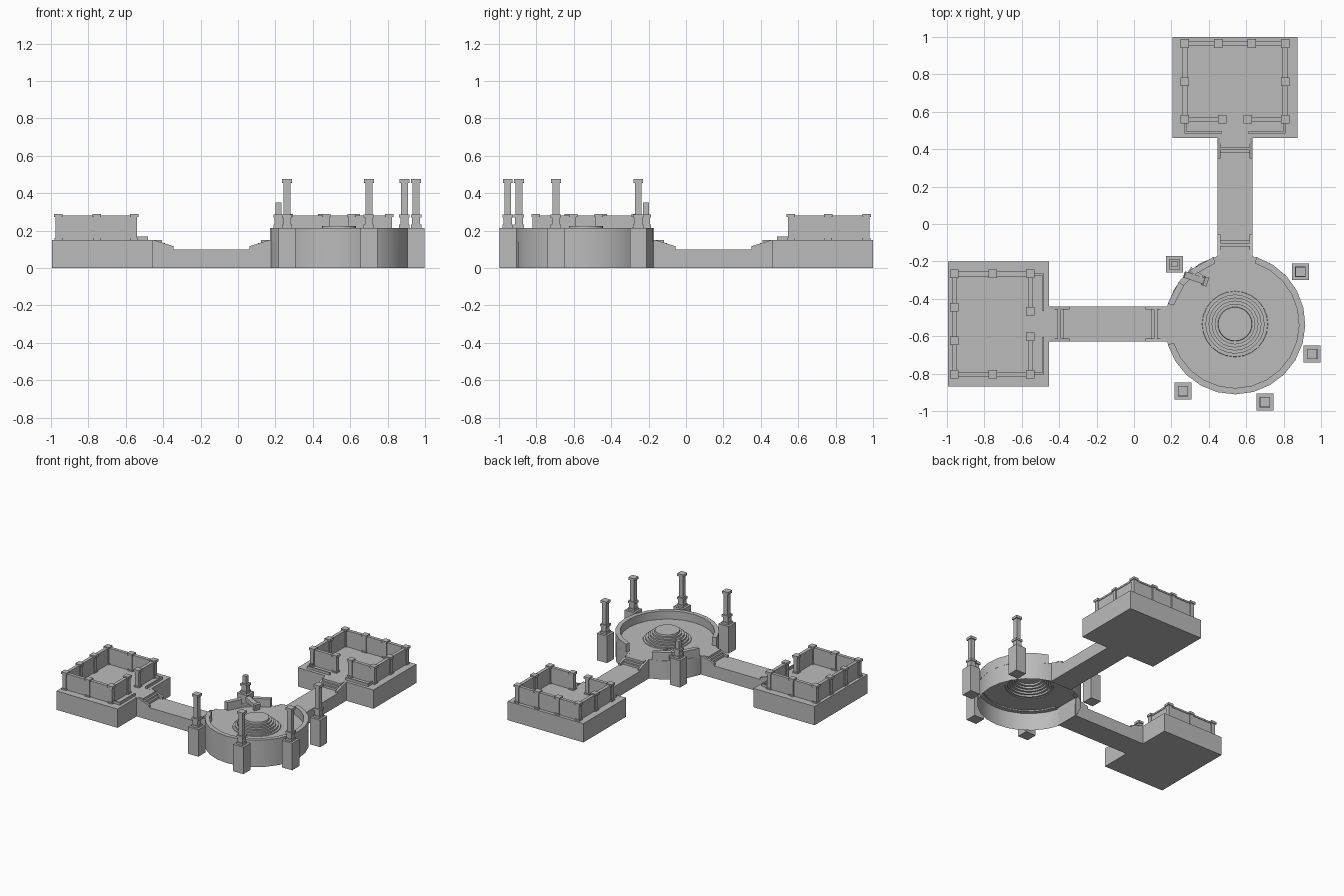
import bpy, bmesh
from math import radians, pi
from mathutils import Matrix, Vector

cube = bpy.data.objects.get("Cube")
if cube:
    bpy.data.objects.remove(cube, do_unlink=True)

stone = bpy.data.materials.new("grey_stone")
stone.use_nodes = True
GREY = (0.5, 0.5, 0.5, 1)
stone.diffuse_color = GREY
stone.node_tree.nodes["Principled BSDF"].inputs["Base Color"].default_value = GREY

CENTRE = Matrix.Translation((0.54, -0.535, 0))


def finish(name, bm, matrix, smooth=False):
    bmesh.ops.recalc_face_normals(bm, faces=bm.faces[:])
    mesh = bpy.data.meshes.new(name)
    bm.to_mesh(mesh)
    bm.free()
    mesh.transform(matrix)
    mesh.materials.append(stone)
    obj = bpy.data.objects.new(name, mesh)
    bpy.context.collection.objects.link(obj)
    if smooth:
        bpy.ops.object.select_all(action="DESELECT")
        obj.select_set(True)
        bpy.context.view_layer.objects.active = obj
        bpy.ops.object.shade_smooth_by_angle(angle=radians(30))


def box(bm, x0, x1, y0, y1, z0, z1):
    m = Matrix.Translation(((x0 + x1) / 2, (y0 + y1) / 2, (z0 + z1) / 2))
    m = m @ Matrix.Diagonal((abs(x1 - x0), abs(y1 - y0), z1 - z0, 1))
    bmesh.ops.create_cube(bm, size=1, matrix=m)


def block(bm, x, y, half, z0, z1):
    box(bm, x - half, x + half, y - half, y + half, z0, z1)


def prism(bm, profile, x0, x1):
    """Extrude a (y, z) outline along x."""
    face = bm.faces.new([bm.verts.new((x0, y, z)) for y, z in profile])
    out = bmesh.ops.extrude_face_region(bm, geom=[face])["geom"]
    moved = [g for g in out if isinstance(g, bmesh.types.BMVert)]
    bmesh.ops.translate(bm, verts=moved, vec=(x1 - x0, 0, 0))


def arc_wall(name, start, end, top, inner=0.342, outer=0.376):
    """Curved wall swept between two angles around the plaza."""
    bm = bmesh.new()
    corners = ((inner, 0.14), (outer, 0.14), (outer, top), (inner, top))
    face = bm.faces.new([bm.verts.new((r, 0, z)) for r, z in corners])
    bmesh.ops.rotate(bm, verts=bm.verts[:], matrix=Matrix.Rotation(radians(start), 3, "Z"))
    bmesh.ops.spin(bm, geom=[face] + face.edges[:] + face.verts[:], axis=(0, 0, 1),
                   cent=(0, 0, 0), angle=radians(end - start),
                   steps=max(1, round(abs(end - start) / 15)))
    finish(name, bm, CENTRE, smooth=True)


# Round plaza: hollow drum with a stepped dais in the middle
bm = bmesh.new()
profile = [(0, 0.225), (0.09, 0.225)]
STEPS = 5
for i in range(STEPS):
    z = 0.225 - 0.014 * (i + 1)
    profile += [(0.092 + 0.0165 * i, z), (0.092 + 0.0165 * (i + 1), z)]
profile += [(0.176, 0.15), (0.375, 0.15), (0.375, 0)]
verts = [bm.verts.new((r, 0, z)) for r, z in profile]
edges = [bm.edges.new(pair) for pair in zip(verts, verts[1:])]
bmesh.ops.spin(bm, geom=verts + edges, axis=(0, 0, 1), cent=(0, 0, 0),
               angle=2 * pi, steps=24)
bmesh.ops.remove_doubles(bm, verts=bm.verts[:], dist=0.0005)
bmesh.ops.dissolve_degenerate(bm, edges=bm.edges[:], dist=0.0005)
finish("plaza_drum", bm, CENTRE, smooth=True)

# Parapet, broken on one side
arc_wall("parapet_main", 72, -163, 0.215)
arc_wall("parapet_side_a", 163, 143, 0.215)
arc_wall("parapet_side_b", 130, 108, 0.215)
arc_wall("parapet_rubble", 143, 130, 0.168)


# Two identical wings leading out from the plaza
def stairs(bm, y, out):
    """Steps and sloped cheeks; y is the high end, out the downhill direction."""
    for run, top in ((0.05, 0.15), (0.065, 0.133), (0.08, 0.117)):
        box(bm, -0.08, 0.08, y - out * 0.01, y + out * run, 0.09, top)
    outline = [(y - out * 0.01, 0.09), (y + out * 0.11, 0.09), (y + out * 0.11, 0.117),
               (y, 0.151), (y - out * 0.01, 0.151)]
    for side in (-1, 1):
        prism(bm, outline, side * 0.077, side * 0.094)


for label, turn in (("back", 0), ("right", pi / 2)):
    place = CENTRE @ Matrix.Rotation(turn, 4, "Z")

    bm = bmesh.new()
    box(bm, -0.094, 0.094, 0.355, 1.0, 0, 0.10)
    finish(label + "_bridge", bm, place)

    bm = bmesh.new()
    stairs(bm, 0.368, 1)
    stairs(bm, 0.995, -1)
    finish(label + "_stairs", bm, place)

    bm = bmesh.new()
    box(bm, -0.334, 0.334, 0.995, 1.535, 0, 0.15)
    finish(label + "_platform", bm, place)

    # Low L-shaped kerbs beside the entrance
    bm = bmesh.new()
    for s in (-1, 1):
        box(bm, s * 0.07, s * 0.27, 1.02, 1.03, 0.148, 0.17)
        box(bm, s * 0.26, s * 0.27, 1.03, 1.09, 0.148, 0.17)
    finish(label + "_kerbs", bm, place)

    # Enclosure walls with copings, open at the entrance
    bm = bmesh.new()
    near, mid, far, wide = 1.095, 1.295, 1.5, 0.268
    for half, z0, z1 in ((0.009, 0.148, 0.27), (0.013, 0.268, 0.281)):
        box(bm, -wide, wide, far - half, far + half, z0, z1)
        for s in (-1, 1):
            box(bm, s * wide - half, s * wide + half, near, far, z0, z1)
            box(bm, s * 0.068, s * wide, near - half, near + half, z0, z1)
    finish(label + "_enclosure_walls", bm, place)

    # Capped posts
    bm = bmesh.new()
    for s in (-1, 1):
        for x, y in ((wide, near), (wide, mid), (wide, far), (0.09, far), (0.068, near)):
            block(bm, s * x, y, 0.016, 0.148, 0.275)
            block(bm, s * x, y, 0.021, 0.148, 0.16)
            block(bm, s * x, y, 0.023, 0.272, 0.29)
    finish(label + "_enclosure_posts", bm, place)

# Free-standing columns on tall pedestals around the plaza
COLUMNS = {
    "left_back": (0.89, -0.255), "left_front": (0.952, -0.695),
    "front_left": (0.70, -0.952), "front_right": (0.262, -0.893),
    "broken": (0.217, -0.215),
}
for label, (x, y) in COLUMNS.items():
    bm = bmesh.new()
    block(bm, x, y, 0.045, 0, 0.215)
    block(bm, x, y, 0.028, 0.215, 0.232)
    block(bm, x, y, 0.022, 0.23, 0.272)
    block(bm, x, y, 0.028, 0.27, 0.287)
    if label == "broken":
        block(bm, x, y, 0.016, 0.285, 0.35)
    else:
        block(bm, x, y, 0.018, 0.285, 0.457)
        block(bm, x, y, 0.026, 0.455, 0.475)
    finish(label + "_column", bm, Matrix.Identity(4))

# Fallen shaft with its capital, lying across the broken parapet
start, end = Vector((0.27, -0.27, 0.2)), Vector((0.39, -0.31, 0.177))
axis = end - start
bm = bmesh.new()
block(bm, 0, 0, 0.017, 0, axis.length)
block(bm, 0, 0, 0.025, axis.length - 0.02, axis.length)
finish("fallen_shaft", bm, Matrix.Translation(start) @ axis.to_track_quat("Z", "Y").to_matrix().to_4x4())

# Loose wall chunk beside the shaft
bm = bmesh.new()
box(bm, -0.04, 0.04, -0.014, 0.014, -0.02, 0.02)
finish("fallen_chunk", bm, Matrix.Translation((0.33, -0.265, 0.175)) @ Matrix.Rotation(radians(-35), 4, "Z"))
